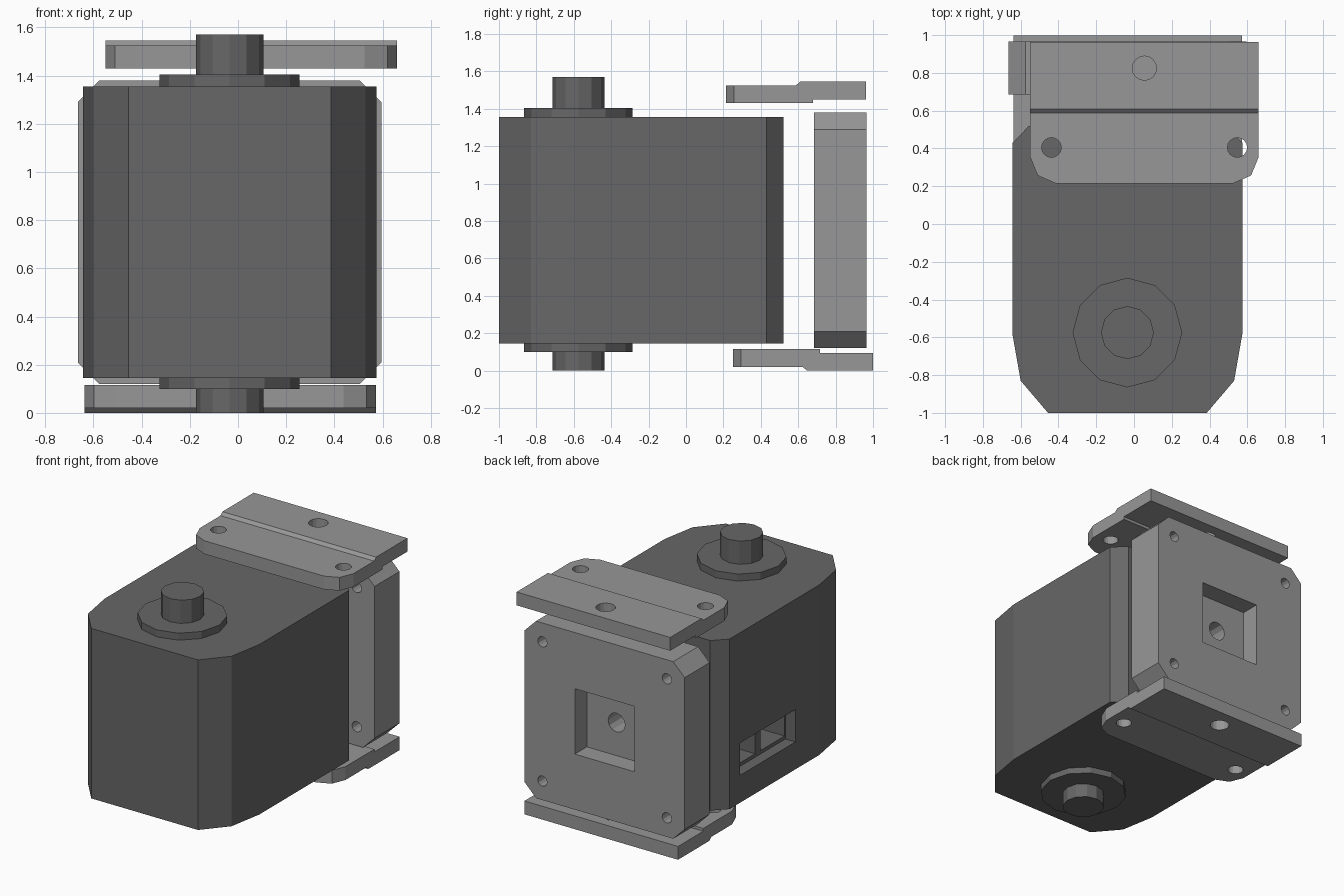
import bpy, bmesh, math
from mathutils import Matrix

cube = bpy.data.objects.get("Cube")
if cube:
    bpy.data.objects.remove(cube, do_unlink=True)


def material(name, value):
    m = bpy.data.materials.new(name)
    m.use_nodes = True
    color = (value, value, value, 1)
    m.diffuse_color = color
    m.node_tree.nodes["Principled BSDF"].inputs["Base Color"].default_value = color
    return m


DARK = material("dark grey housing", 0.135)
LIGHT = material("light grey bracket", 0.31)
CX = -0.035          # centre line of the housing
MID = 0.75           # mid height


def prism(name, pts, axis, lo, hi, mat=None):
    """Extrude a closed outline along an axis from lo to hi."""
    place = {"x": lambda a, b, c: (c, a, b),
             "y": lambda a, b, c: (a, c, b),
             "z": lambda a, b, c: (a, b, c)}[axis]
    bm = bmesh.new()
    rings = [[bm.verts.new(place(a, b, c)) for a, b in pts] for c in (lo, hi)]
    bm.faces.new(rings[0])
    bm.faces.new(rings[1])
    n = len(pts)
    for i in range(n):
        j = (i + 1) % n
        bm.faces.new((rings[0][i], rings[0][j], rings[1][j], rings[1][i]))
    bmesh.ops.recalc_face_normals(bm, faces=bm.faces)
    me = bpy.data.meshes.new(name)
    bm.to_mesh(me)
    bm.free()
    if mat:
        me.materials.append(mat)
    ob = bpy.data.objects.new(name, me)
    bpy.context.collection.objects.link(ob)
    return ob


def circle(a, b, r, n=12):
    return [(a + r * math.cos(2 * math.pi * i / n),
             b + r * math.sin(2 * math.pi * i / n)) for i in range(n)]


def rect(a0, a1, b0, b1):
    return [(a0, b0), (a1, b0), (a1, b1), (a0, b1)]


def symmetric(half):
    """Complete a right-hand outline with its mirror image across CX."""
    right = [(CX + a, b) for a, b in half]
    return right + [(CX - a, b) for a, b in reversed(half)]


def boolean(ob, cutter, operation="DIFFERENCE"):
    mod = ob.modifiers.new("cut", "BOOLEAN")
    mod.operation = operation
    mod.solver = "EXACT"
    mod.object = cutter
    bpy.context.view_layer.objects.active = ob
    bpy.ops.object.modifier_apply(modifier=mod.name)
    bpy.data.objects.remove(cutter, do_unlink=True)


# Housing with tapered front and chamfered back corners
housing = prism("housing", symmetric([(0.42, -1), (0.565, -0.83), (0.609, -0.58),
                                      (0.609, 0.43), (0.52, 0.52)]),
                "z", 0.145, 1.355, DARK)

# Cable socket: shallow recess holding two deeper pockets
boolean(housing, prism("recess", rect(-0.31, 0.31, 0.34, 0.57), "x", -0.75, -0.565))
for y in (-0.165, 0.165):
    boolean(housing, prism("pocket", rect(y - 0.135, y + 0.135, 0.365, 0.55),
                           "x", -0.6, -0.36))

# Output flanges and shafts, above and below
for side, s in (("upper", 1), ("lower", -1)):
    top = 1.405 if s > 0 else 0.1
    tip = 1.57 if s > 0 else 0
    prism(side + "_flange", circle(CX, -0.575, 0.29), "z",
          *sorted((top, top - s * 0.08)), mat=DARK)
    prism(side + "_shaft", circle(CX, -0.575, 0.14), "z",
          *sorted((tip, top - s * 0.06)), mat=DARK)

# Rear mounting plate with clipped corners
plate = prism("rear_plate", symmetric([(0.54, 0.12), (0.63, 0.21),
                                       (0.63, 1.29), (0.54, 1.38)]),
              "y", 0.685, 0.965, LIGHT)
boolean(plate, prism("window", rect(CX - 0.235, CX + 0.235, 0.515, 0.98), "y", 0.83, 1.1))
boolean(plate, prism("centre_hole", circle(CX, MID, 0.067), "y", 0.6, 0.9))
for sx in (-1, 1):
    for sz in (-1, 1):
        boolean(plate, prism("screw_hole", circle(CX + sx * 0.49, MID + sz * 0.495, 0.037),
                             "y", 0.6, 1.1))


def bracket(name):
    """Stepped bracket with clipped front corners and three holes."""
    profile = [(0.215, 1.43), (0.68, 1.43), (0.68, 1.45), (0.963, 1.45),
               (0.963, 1.545), (0.61, 1.545), (0.588, 1.525), (0.215, 1.525)]
    mid = 0.055
    ob = prism(name, profile, "x", mid - 0.605, mid + 0.605, LIGHT)
    half = [(0.47, 0.215), (0.565, 0.257), (0.605, 0.355), (0.7, 0.355), (0.7, 1.1)]
    outline = [(a - CX + mid, b) for a, b in symmetric(half)]
    boolean(ob, prism("outline", outline, "z", 1.3, 1.7), "INTERSECT")
    for x, y, r in ((-0.437, 0.405, 0.052), (0.547, 0.405, 0.052), (mid, 0.825, 0.064)):
        boolean(ob, prism("hole", circle(x, y, r, 16), "z", 1.3, 1.7))
    return ob


bracket("upper_bracket")

# Lower bracket: the same part turned upside down and shifted
lower = bracket("lower_bracket")
lower.data.transform(Matrix.Translation((-0.087, 0.036, 1.545)) @ Matrix.Diagonal((1, 1, -1, 1)))
lower.data.flip_normals()
